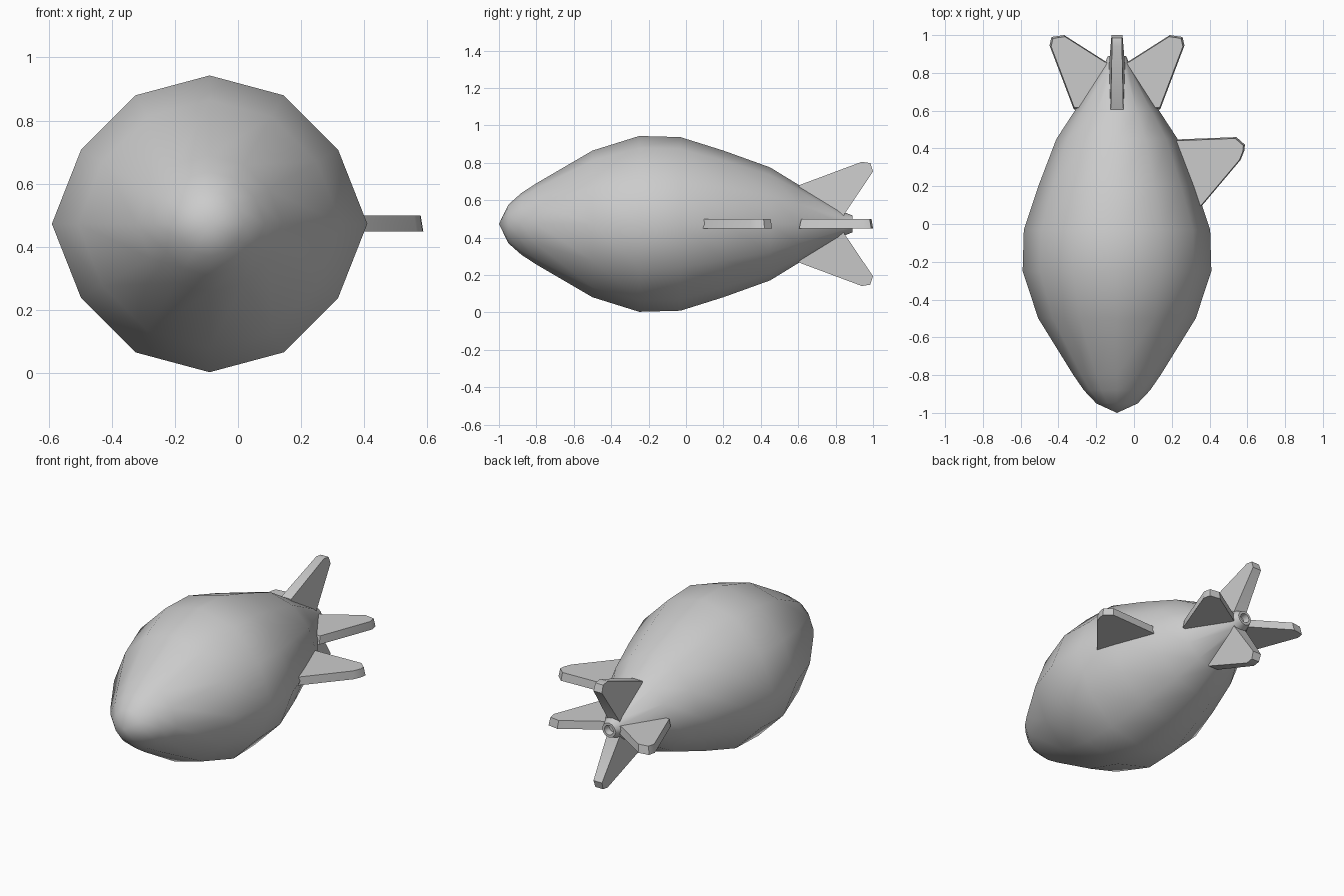
import bpy, bmesh, math
from mathutils import Matrix, Vector

cube = bpy.data.objects.get("Cube")
if cube:
    bpy.data.objects.remove(cube, do_unlink=True)

CX, CZ = -0.09, 0.473

grey = bpy.data.materials.new("plain grey")
grey.use_nodes = True
grey.diffuse_color = (0.6, 0.6, 0.6, 1)
grey.node_tree.nodes["Principled BSDF"].inputs["Base Color"].default_value = (0.6, 0.6, 0.6, 1)


def finish(name, bm, angle):
    bmesh.ops.recalc_face_normals(bm, faces=bm.faces)
    mesh = bpy.data.meshes.new(name)
    bm.to_mesh(mesh)
    bm.free()
    obj = bpy.data.objects.new(name, mesh)
    bpy.context.collection.objects.link(obj)
    mesh.materials.append(grey)
    bpy.ops.object.select_all(action='DESELECT')
    obj.select_set(True)
    bpy.context.view_layer.objects.active = obj
    bpy.ops.object.shade_smooth_by_angle(angle=math.radians(angle))
    return obj


# Hull: twelve-sided lathe along y, with the side ridges pulled out a little
profile = [(-0.95, 0.103), (-0.88, 0.165), (-0.8, 0.217), (-0.5, 0.392),
           (-0.25, 0.47), (-0.03, 0.464), (0.2, 0.392), (0.45, 0.302),
           (0.6, 0.21), (0.84, 0.065), (0.89, 0.045), (0.89, 0.03), (0.85, 0.025)]
bm = bmesh.new()
rings = []
for y, r in profile:
    ring = []
    for i in range(12):
        a = math.radians(30 * i)
        wide = 1.063 if i % 6 == 3 else 1
        ring.append(bm.verts.new((CX + r * wide * math.sin(a), y, CZ + r * math.cos(a))))
    rings.append(ring)
for a, b in zip(rings, rings[1:]):
    for i in range(12):
        j = (i + 1) % 12
        bm.faces.new((a[i], a[j], b[j], b[i]))
nose = bm.verts.new((CX, -1, CZ))
for i in range(12):
    bm.faces.new((nose, rings[0][(i + 1) % 12], rings[0][i]))
bm.faces.new(rings[-1])
finish("hull", bm, 60)


def fin(name, outline, angle, lower, upper, inset=0.0):
    """Plate from (reach, y) points; lower and upper give its faces by reach."""
    bm = bmesh.new()
    mid = sum((Vector(p) for p in outline), Vector((0, 0))) / len(outline)
    low = [bm.verts.new((r, y, lower(r))) for r, y in outline]
    top = []
    for r, y in outline:
        p = Vector((r, y)).lerp(mid, inset)
        top.append(bm.verts.new((p.x, p.y, upper(r))))
    bm.faces.new(low)
    bm.faces.new(top)
    n = len(outline)
    for i in range(n):
        j = (i + 1) % n
        bm.faces.new((low[i], low[j], top[j], top[i]))
    bm.transform(Matrix.Translation((CX, 0, CZ)) @ Matrix.Rotation(math.radians(angle), 4, 'Y'))
    return finish(name, bm, 35)


# Upright tail fins, thinner towards the tip
upright = [(0.03, 0.61), (0.207, 0.605), (0.332, 0.94), (0.325, 0.985),
           (0.28, 1.0), (0.05, 0.845), (0.03, 0.84)]
thin = lambda r: 0.043 - 0.055 * max(r - 0.03, 0)
for name, angle in (("top_tail_fin", -90), ("bottom_tail_fin", 90)):
    fin(name, upright, angle, lambda r: -thin(r), thin)

# Level tail fins and the single side fin, wider on the underside
level = [(0.03, 0.605), (0.228, 0.605), (0.357, 0.945), (0.347, 0.99),
         (0.28, 1.0), (0.06, 0.86), (0.03, 0.85)]
side = [(0.25, 0.445), (0.632, 0.46), (0.677, 0.42), (0.675, 0.39),
        (0.655, 0.34), (0.44, 0.085), (0.25, 0.085)]
under, over = (lambda r: -0.024), (lambda r: 0.026)
fin("left_tail_fin", level, 0, under, over, 0.05)
fin("right_tail_fin", level, 180, lambda r: 0.024, lambda r: -0.026, 0.05)
fin("left_side_fin", side, 0, under, over, 0.05)
